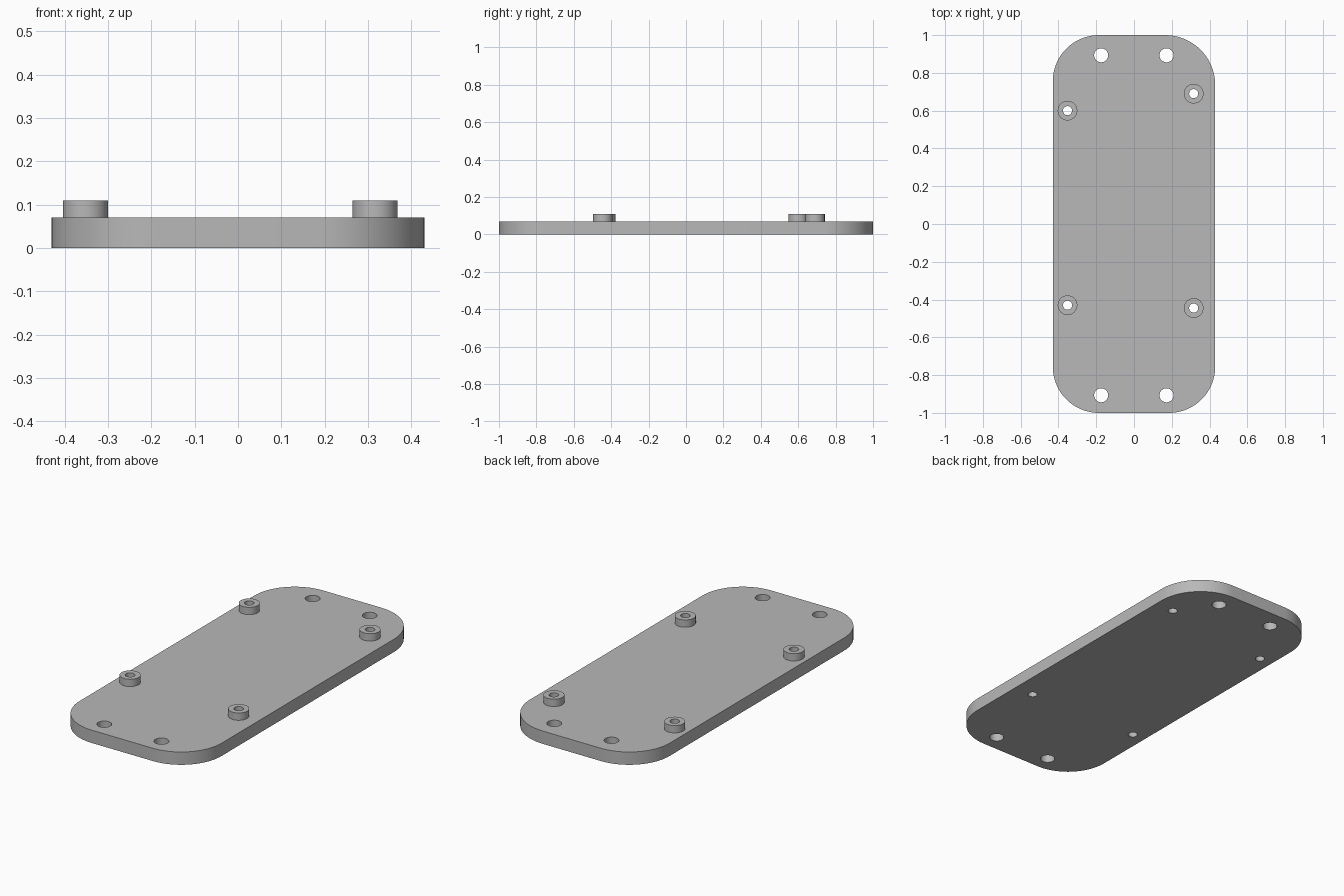
import bpy, bmesh
from math import sin, cos, pi, radians

cube = bpy.data.objects.get("Cube")
if cube:
    bpy.data.objects.remove(cube)

grey = bpy.data.materials.new("plain grey")
grey.use_nodes = True
grey.diffuse_color = (0.48, 0.48, 0.48, 1)
grey.node_tree.nodes["Principled BSDF"].inputs["Base Color"].default_value = grey.diffuse_color

HALF_X, HALF_Y = 0.43, 1.0
PLATE_TOP, BOSS_TOP = 0.07, 0.11
BOSS_R, BORE_R, BOLT_R = 0.052, 0.024, 0.037
bosses = [(-0.352, 0.60), (0.316, 0.69), (-0.352, -0.43), (0.316, -0.445)]
bolts = [(x, y) for x in (-0.174, 0.172) for y in (0.893, -0.907)]


def arc(cx, cy, r, start, end, steps):
    """Points along an arc, angles in degrees."""
    angles = [radians(start + (end - start) * i / steps) for i in range(steps + 1)]
    return [(cx + r * cos(a), cy + r * sin(a)) for a in angles]


def circle(centre, r, sides=40):
    return arc(*centre, r, 0, 360, sides)[:-1]


def extruded(name, loops, bottom, top):
    """Solid from an outline with holes, raised from bottom to top."""
    curve = bpy.data.curves.new(name, "CURVE")
    curve.dimensions = "2D"
    curve.fill_mode = "BOTH"
    curve.extrude = (top - bottom) / 2
    for loop in loops:
        spline = curve.splines.new("POLY")
        spline.points.add(len(loop) - 1)
        for point, (x, y) in zip(spline.points, loop):
            point.co = (x, y, 0, 1)
        spline.use_cyclic_u = True
    obj = bpy.data.objects.new(name, curve)
    obj.location.z = (top + bottom) / 2
    bpy.context.collection.objects.link(obj)
    bpy.ops.object.select_all(action="DESELECT")
    obj.select_set(True)
    bpy.context.view_layer.objects.active = obj
    bpy.ops.object.convert(target="MESH")
    obj = bpy.context.view_layer.objects.active

    # Weld the caps to the walls
    bm = bmesh.new()
    bm.from_mesh(obj.data)
    bmesh.ops.remove_doubles(bm, verts=bm.verts, dist=0.0001)
    bmesh.ops.recalc_face_normals(bm, faces=bm.faces)
    bm.to_mesh(obj.data)
    bm.free()
    obj.data.materials.clear()
    obj.data.materials.append(grey)
    bpy.ops.object.shade_smooth_by_angle(angle=radians(30))
    return obj


# Rounded base plate with bolt holes and boss bores
outline = []
corners = [(1, 1, 0.265), (-1, 1, 0.245), (-1, -1, 0.245), (1, -1, 0.245)]
for i, (sx, sy, r) in enumerate(corners):
    outline += arc(sx * (HALF_X - r), sy * (HALF_Y - r), r, 90 * i, 90 * i + 90, 20)
holes = [circle(c, BOLT_R) for c in bolts] + [circle(c, BORE_R) for c in bosses]
extruded("base_plate", [outline] + holes, 0, PLATE_TOP)

# Hollow standoff bosses
for i, c in enumerate(bosses):
    extruded(f"standoff_{i + 1}", [circle(c, BOSS_R), circle(c, BORE_R)], PLATE_TOP, BOSS_TOP)
